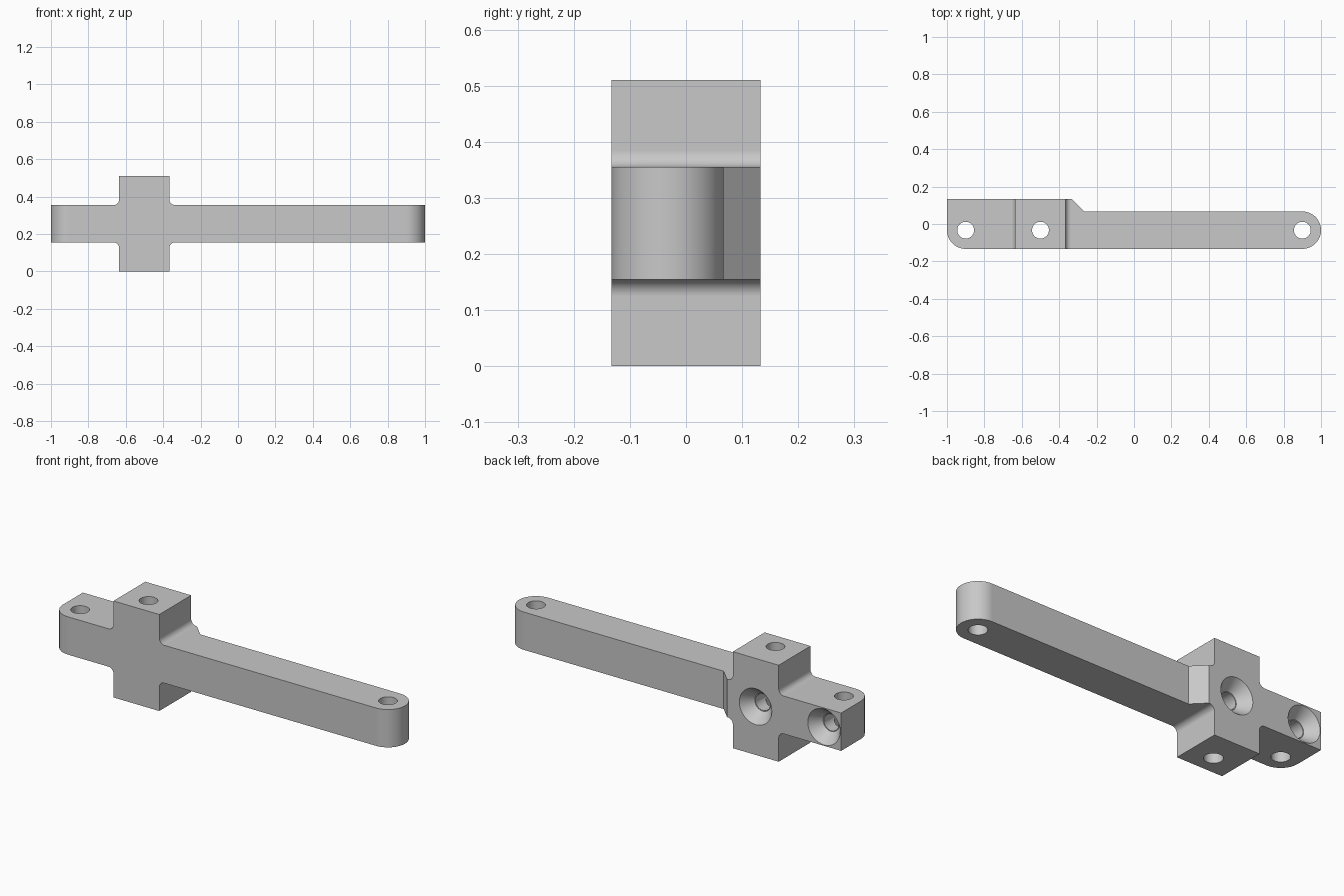
import bpy
import bmesh
from math import tan, pi
from mathutils import Vector, Matrix

cube = bpy.data.objects.get("Cube")
if cube:
    bpy.data.objects.remove(cube, do_unlink=True)

grey = bpy.data.materials.new("plain grey")
grey.use_nodes = True
colour = (0.58, 0.58, 0.58, 1)
grey.diffuse_color = colour
grey.node_tree.nodes["Principled BSDF"].inputs["Base Color"].default_value = colour

BACK, AXIS_Y, MID_Z = 0.133, -0.033, 0.255
STEPS = 12


def rounded_outline(corners):
    """Replace each (x, y, radius) corner with a tangent arc."""
    outline = []
    for i, (x, y, r) in enumerate(corners):
        p = Vector((x, y))
        if not r:
            outline.append(p)
            continue
        a = (Vector(corners[i - 1][:2]) - p).normalized()
        b = (Vector(corners[(i + 1) % len(corners)][:2]) - p).normalized()
        half = a.angle(b) / 2
        start = p + a * r / tan(half)
        centre = p + (a + b).normalized() * (start - p).length / (a.dot((a + b).normalized()))
        sweep = (start - centre).angle_signed(p + b * r / tan(half) - centre)
        for k in range(STEPS + 1):
            turn = Matrix.Rotation(-sweep * k / STEPS, 2)
            outline.append(centre + turn @ (start - centre))
    return outline


def finish(name, bm):
    bmesh.ops.recalc_face_normals(bm, faces=bm.faces)
    mesh = bpy.data.meshes.new(name)
    bm.to_mesh(mesh)
    bm.free()
    obj = bpy.data.objects.new(name, mesh)
    bpy.context.collection.objects.link(obj)
    return obj


def extrude(name, corners, place, depth):
    """Extrude an outline; place maps a 2D point to 3D."""
    bm = bmesh.new()
    verts = [bm.verts.new(place(p)) for p in rounded_outline(corners)]
    bmesh.ops.remove_doubles(bm, verts=verts, dist=0.0001)
    face = bm.faces.new([v for v in verts if v.is_valid])
    grown = bmesh.ops.extrude_face_region(bm, geom=[face])["geom"]
    moved = [g for g in grown if isinstance(g, bmesh.types.BMVert)]
    bmesh.ops.translate(bm, verts=moved, vec=depth)
    return finish(name, bm)


def cutter(name, r1, r2, length, matrix):
    bm = bmesh.new()
    bmesh.ops.create_cone(bm, cap_ends=True, segments=48, radius1=r1,
                          radius2=r2, depth=length, matrix=matrix)
    return finish(name, bm)


def combine(body, other, operation):
    mod = body.modifiers.new("cut", 'BOOLEAN')
    mod.operation, mod.object, mod.solver = operation, other, 'EXACT'
    other.hide_render = True
    graph = bpy.context.evaluated_depsgraph_get()
    result = bpy.data.meshes.new_from_object(body.evaluated_get(graph))
    body.modifiers.clear()
    body.data = result
    bpy.data.objects.remove(other, do_unlink=True)


# Plan shape: rounded arm tip, chamfered step, one rounded heel corner
lever = extrude("lever_body", [
    (-1, -BACK, 0.1), (1, -BACK, 0.1), (1, 0.067, 0.1),
    (-0.267, 0.067, 0), (-0.333, BACK, 0), (-1, BACK, 0),
], lambda p: (p.x, p.y, -0.1), (0, 0, 0.8))

# Elevation shape: long bar crossed by a tall block, with filleted corners
L, R, LOW, HIGH, TOP, F = -0.635, -0.367, 0.155, 0.355, 0.51, 0.03
cross = extrude("cross_profile", [
    (-1.2, LOW, 0), (L, LOW, F), (L, 0, 0), (R, 0, 0), (R, LOW, F), (1.2, LOW, 0),
    (1.2, HIGH, 0), (R, HIGH, F), (R, TOP, 0), (L, TOP, 0), (L, HIGH, F), (-1.2, HIGH, 0),
], lambda p: (p.x, -0.3, p.y), (0, 0.6, 0))
combine(lever, cross, 'INTERSECT')

# Vertical pin holes
for x in (-0.9, -0.5, 0.9):
    pin = cutter("pin_hole", 0.045, 0.045, 1, Matrix.Translation((x, AXIS_Y, MID_Z)))
    combine(lever, pin, 'DIFFERENCE')

# Countersunk sockets in the back, running in to the pin holes
to_back = Matrix.Rotation(-pi / 2, 4, 'X')
for x in (-0.9, -0.5):
    sink = cutter("countersink", 0.047, 0.111, 0.08,
                  Matrix.Translation((x, BACK - 0.02, MID_Z)) @ to_back)
    combine(lever, sink, 'DIFFERENCE')
    bore = cutter("socket_bore", 0.043, 0.043, 0.12,
                  Matrix.Translation((x, AXIS_Y + 0.06, MID_Z)) @ to_back)
    combine(lever, bore, 'DIFFERENCE')

# Material and shading
lever.data.materials.clear()
lever.data.materials.append(grey)
for face in lever.data.polygons:
    face.material_index = 0
bpy.ops.object.select_all(action='DESELECT')
lever.select_set(True)
bpy.context.view_layer.objects.active = lever
bpy.ops.object.shade_smooth_by_angle(angle=pi / 6)
normals = lever.modifiers.new("even_normals", 'WEIGHTED_NORMAL')
normals.keep_sharp = True
